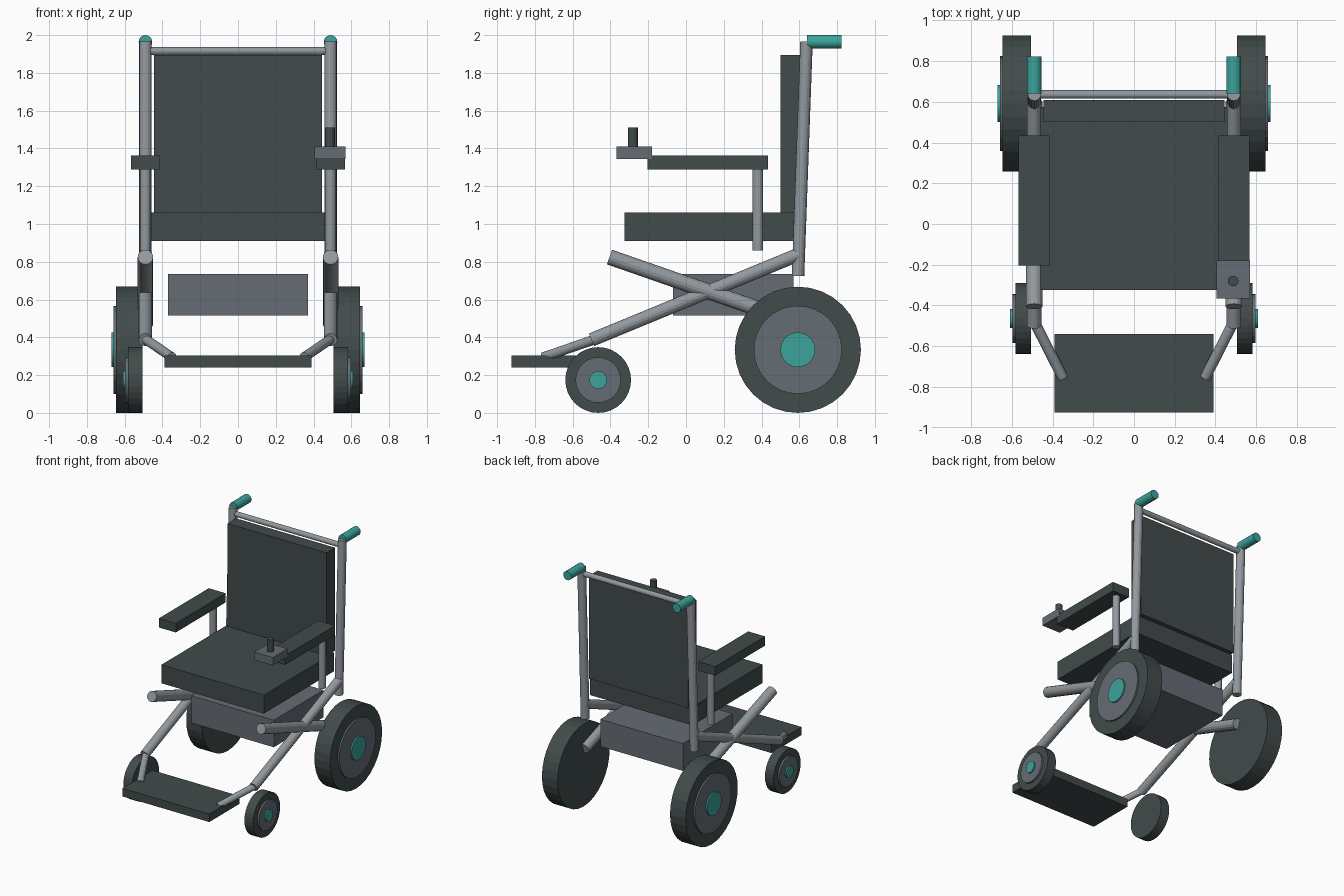
import bpy
from mathutils import Vector

cube = bpy.data.objects.get("Cube")
if cube:
    bpy.data.objects.remove(cube, do_unlink=True)


def material(name, rgb):
    m = bpy.data.materials.new(name)
    m.use_nodes = True
    m.diffuse_color = (*rgb, 1)
    m.node_tree.nodes["Principled BSDF"].inputs["Base Color"].default_value = (*rgb, 1)
    return m


DARK = material("dark_padding", (0.054, 0.07, 0.07))
GREY = material("slate_grey", (0.133, 0.15, 0.174))
TUBE = material("frame_grey", (0.29, 0.32, 0.345))
TEAL = material("teal_accent", (0.045, 0.37, 0.33))


def finish(name, mat):
    ob = bpy.context.object
    ob.name = name
    ob.data.materials.append(mat)
    return ob


def box(name, mat, x, y, z):
    """Box from (min, max) pairs."""
    spans = (x, y, z)
    bpy.ops.mesh.primitive_cube_add(size=1, location=[(a + b) / 2 for a, b in spans])
    ob = finish(name, mat)
    ob.scale = [b - a for a, b in spans]
    return ob


def rod(name, mat, start, end, radius, sides=16):
    """Cylinder between two points."""
    a, b = Vector(start), Vector(end)
    bpy.ops.mesh.primitive_cylinder_add(vertices=sides, radius=radius,
                                        depth=(b - a).length, location=(a + b) / 2)
    ob = finish(name, mat)
    ob.rotation_euler = (b - a).to_track_quat('Z', 'Y').to_euler()
    return ob


def wheel(name, s, y, z, layers):
    """Stack of tyre, rim and cap discs: (part, material, radius, inner x, outer x)."""
    for part, mat, r, x0, x1 in layers:
        rod(f"{name}_{part}", mat, (s * x0, y, z), (s * x1, y, z), r, 32)


# Upholstery, battery and footplate
box("seat", DARK, (-0.46, 0.46), (-0.325, 0.575), (0.91, 1.06))
box("backrest", DARK, (-0.445, 0.445), (0.5, 0.61), (1.06, 1.895))
box("battery_box", GREY, (-0.37, 0.37), (-0.07, 0.57), (0.515, 0.735))
box("footplate", DARK, (-0.39, 0.39), (-0.925, -0.54), (0.24, 0.305))
rod("push_bar", TUBE, (-0.49, 0.637, 1.915), (0.49, 0.637, 1.915), 0.021)

for side, s in (("left", 1), ("right", -1)):
    x = s * 0.49
    # Frame tubes
    rod(f"{side}_back_post", TUBE, (x, 0.593, 0.725), (x, 0.638, 1.965), 0.033)
    rod(f"{side}_grip", TEAL, (x, 0.64, 1.964), (x, 0.822, 1.964), 0.036)
    rod(f"{side}_rising_tube", TUBE, (x, 0.6, 0.475), (x, -0.405, 0.825), 0.041)
    rod(f"{side}_falling_tube", TUBE, (x, 0.6, 0.84), (x, -0.5, 0.387), 0.036)
    rod(f"{side}_foot_tube", TUBE, (x, -0.48, 0.39), (s * 0.35, -0.755, 0.295), 0.026)
    # Armrest
    rod(f"{side}_arm_post", TUBE, (x, 0.38, 0.86), (x, 0.38, 1.3), 0.028)
    arm_x = sorted((s * 0.415, s * 0.567))
    box(f"{side}_armrest", DARK, arm_x, (-0.205, 0.435), (1.288, 1.362))
    # Wheels
    wheel(f"{side}_rear_wheel", s, 0.592, 0.334, (
        ("tyre", DARK, 0.334, 0.505, 0.645),
        ("rim", GREY, 0.233, 0.6, 0.658),
        ("cap", TEAL, 0.092, 0.6, 0.67)))
    wheel(f"{side}_caster", s, -0.465, 0.174, (
        ("tyre", DARK, 0.174, 0.505, 0.582),
        ("rim", GREY, 0.12, 0.55, 0.597),
        ("cap", TEAL, 0.047, 0.55, 0.608)))

# Joystick on the left armrest
box("joystick_base", GREY, (0.405, 0.57), (-0.367, -0.18), (1.345, 1.41))
rod("joystick", DARK, (0.487, -0.28, 1.4), (0.487, -0.28, 1.51), 0.026)
